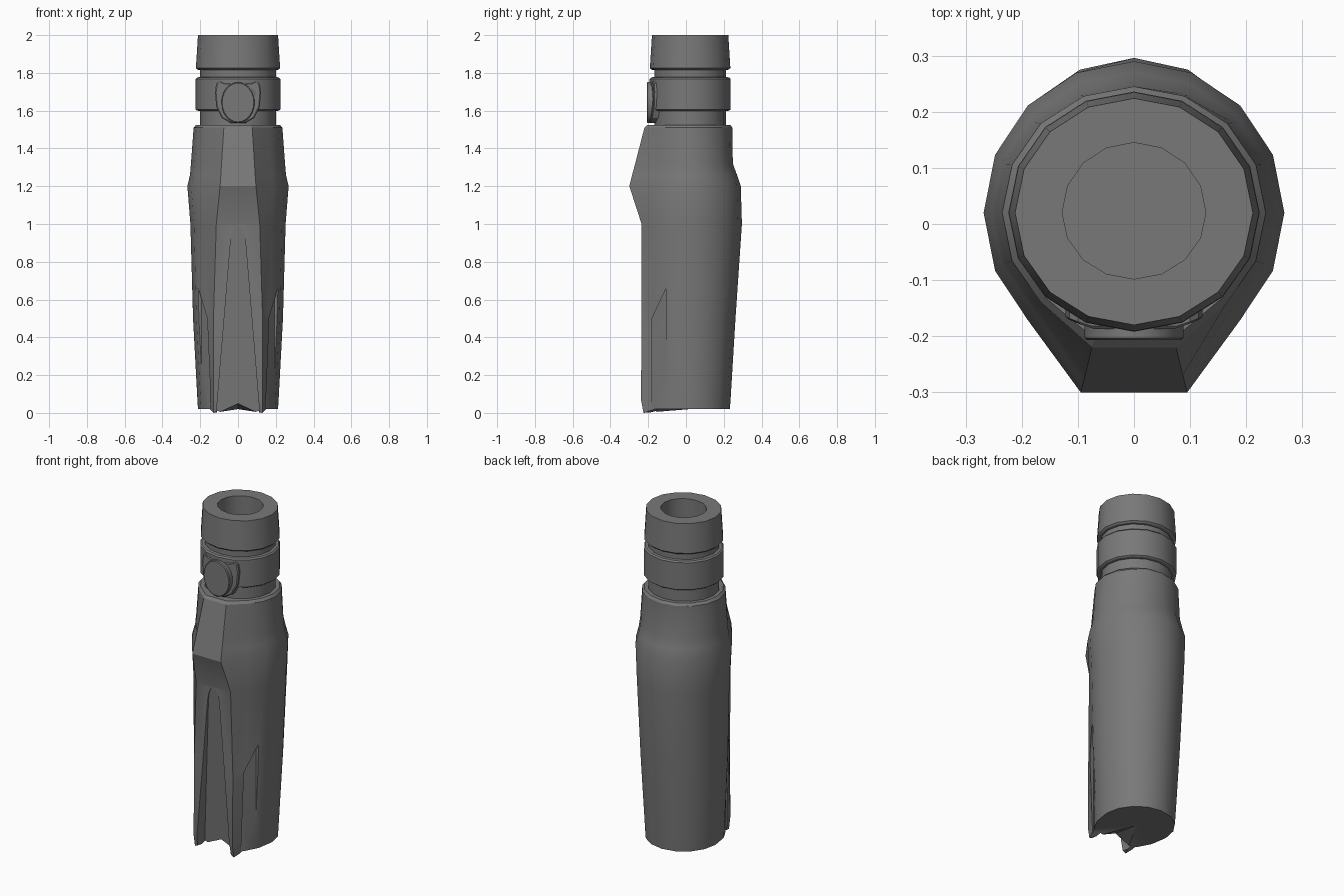
import bpy, bmesh, math

cube = bpy.data.objects.get("Cube")
if cube:
    bpy.data.objects.remove(cube, do_unlink=True)

grey = bpy.data.materials.new("dark_grey")
grey.use_nodes = True
COLOUR = (0.19, 0.19, 0.19, 1)
grey.diffuse_color = COLOUR
grey.node_tree.nodes["Principled BSDF"].inputs["Base Color"].default_value = COLOUR

SIDES = 16
CENTRE = 0.02


def ring(z, rx, back, front, tab=None):
    """Oval ring; an optional (half width, y, corner z, middle z) flattens its front."""
    pts = []
    for i in range(SIDES):
        a = 2 * math.pi * i / SIDES
        s = math.sin(a)
        pts.append((rx * math.cos(a), CENTRE + (back if s > 0 else front) * s, z))
    if tab:
        w, y, corner, middle = tab
        pts[11:14] = [(-w, y, corner), (0, y, middle), (w, y, corner)]
    return pts


def loft(name, rings, fan_first=False):
    """Skin a stack of rings with quads and close both ends."""
    bm = bmesh.new()
    rows = [[bm.verts.new(p) for p in r] for r in rings]
    n = len(rows[0])
    for a, b in zip(rows, rows[1:]):
        for i in range(n):
            j = (i + 1) % n
            bm.faces.new((a[i], a[j], b[j], b[i]))
    if fan_first:
        hub = bm.verts.new((0, CENTRE, 0.02))
        for i in range(n):
            bm.faces.new((hub, rows[0][(i + 1) % n], rows[0][i]))
    else:
        bm.faces.new(rows[0][::-1])
    bm.faces.new(rows[-1])
    bmesh.ops.recalc_face_normals(bm, faces=bm.faces)
    mesh = bpy.data.meshes.new(name)
    bm.to_mesh(mesh)
    bm.free()
    mesh.materials.append(grey)
    obj = bpy.data.objects.new(name, mesh)
    bpy.context.collection.objects.link(obj)
    return obj


def activate(obj):
    bpy.ops.object.select_all(action='DESELECT')
    obj.select_set(True)
    bpy.context.view_layer.objects.active = obj


def cut(obj, cutters):
    activate(obj)
    for c in cutters:
        mod = obj.modifiers.new("cut", 'BOOLEAN')
        mod.operation = 'DIFFERENCE'
        mod.solver = 'EXACT'
        mod.object = c
        bpy.ops.object.modifier_apply(modifier=mod.name)


def smooth(obj, degrees=28):
    activate(obj)
    bpy.ops.object.shade_smooth_by_angle(angle=math.radians(degrees))


# Main grip: z, side radius, back y, front radius, tab half width, tab y
grip = [
    (0.07, 0.215, 0.236, 0.265, 0.13, -0.238),
    (0.5, 0.238, 0.262, 0.27, 0.13, -0.235),
    (1.0, 0.252, 0.296, 0.27, 0.115, -0.235),
    (1.2, 0.268, 0.29, 0.27, 0.095, -0.3),
    (1.26, 0.254, 0.27, 0.245, 0.091, -0.285),
    (1.32, 0.249, 0.248, 0.235, 0.087, -0.269),
    (1.51, 0.235, 0.245, 0.225, 0.075, -0.22),
    (1.525, 0.222, 0.235, 0.215, 0.07, -0.205),
]
rings = [ring(0.02, 0.212, 0.212, 0.265, (0.13, -0.225, 0, 0.06))]
rings += [ring(z, rx, yb - CENTRE, rf, (w, yf, z, z)) for z, rx, yb, rf, w, yf in grip]
body = loft("grip_body", rings, fan_first=True)

# Collar: necks, middle band and flared mouth
collar_profile = [
    (1.48, 0.2), (1.598, 0.2), (1.6, 0.216), (1.606, 0.224), (1.768, 0.224),
    (1.776, 0.216), (1.778, 0.2), (1.815, 0.2), (1.817, 0.214),
    (1.825, 0.223), (2.0, 0.212),
]
collar = loft("collar", [ring(z, r, r - 0.008, r - 0.012) for z, r in collar_profile])

# Bore
bore = loft("bore_cutter", [ring(z, 0.128, 0.125, 0.118) for z in (0.1, 2.1)])

# Arched front channel, deeper towards the foot
arch = [(0.11, -0.1), (0.11, 0.05), (0.04, 0.9), (0.033, 0.95), (0.018, 0.985)]
arch = arch + [(0, 0.995)] + [(-x, z) for x, z in reversed(arch)]
channel = loft("channel_cutter", [
    [(x, -0.4, z) for x, z in arch],
    [(x, -0.155 - 0.078 * z, z) for x, z in arch]])

# Slanted side notches
notch = [(-0.18, -0.1), (-0.18, 0.5), (-0.105, 0.66), (-0.105, -0.1)]
notches = []
for side in (-1, 1):
    notches.append(loft("notch_cutter", [
        [(side * 0.4, y, z) for y, z in notch],
        [(side * (0.138 + 0.75 * (y + 0.18)), y, z) for y, z in notch]]))

cut(body, [bore, channel] + notches)
cut(collar, [bore])
for c in [bore, channel] + notches:
    bpy.data.objects.remove(c, do_unlink=True)
smooth(body)
smooth(collar)

# Button plate, curved around the band
half = [(0.04, 1.535), (0.085, 1.56), (0.115, 1.62), (0.122, 1.7),
        (0.115, 1.745), (0.1, 1.757), (0.075, 1.745)]
outline = half + [(-x, z) for x, z in reversed(half)]


def plate_ring(offset, scale):
    return [(x * scale, offset + 1.8 * x * x, 1.645 + (z - 1.645) * scale)
            for x, z in outline]


plate = loft("button_plate", [plate_ring(-0.16, 1), plate_ring(-0.192, 1),
                              plate_ring(-0.197, 0.95)])
smooth(plate)


# Oval button
def oval(y, scale):
    return [(0.088 * scale * math.cos(2 * math.pi * i / 24), y,
             1.643 + 0.108 * scale * math.sin(2 * math.pi * i / 24)) for i in range(24)]


button = loft("button", [oval(-0.17, 1), oval(-0.203, 1), oval(-0.207, 0.95)])
smooth(button)
